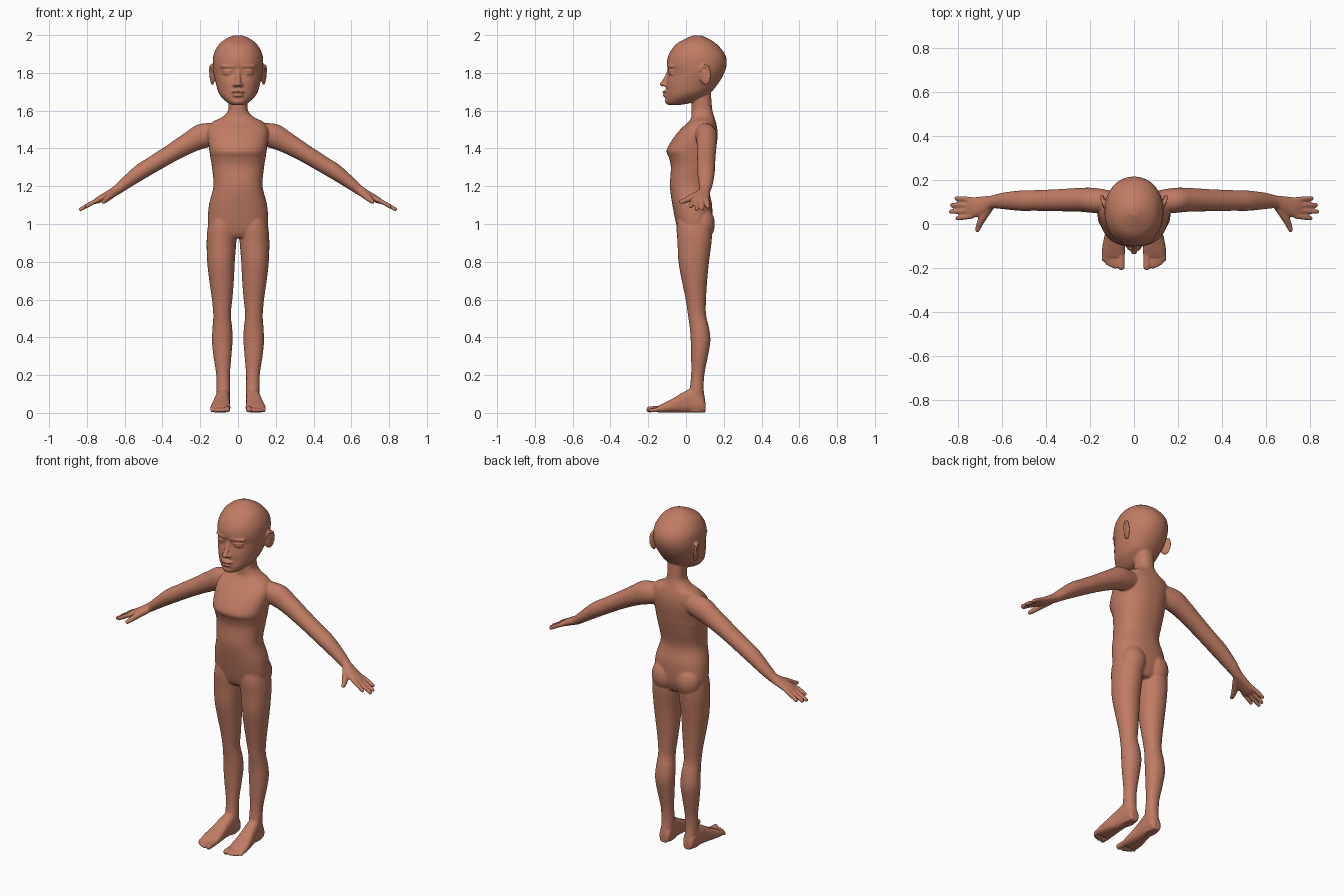
import bpy, bmesh, math
from mathutils import Vector, Matrix

skin = bpy.data.materials.new("warm brown")
skin.diffuse_color = (0.53, 0.20, 0.125, 1)
bm = bmesh.new()
SIDES = (1, -1)


def smooth_path(rings, steps=5):
    """Catmull-Rom interpolation of (centre, u, v) rings."""
    out = []
    for i in range(len(rings) - 1):
        a, b = rings[max(i - 1, 0)], rings[i]
        c, d = rings[i + 1], rings[min(i + 2, len(rings) - 1)]
        for s in range(steps):
            t = s / steps
            out.append([0.5 * (2 * q + (r - p) * t + (2 * p - 5 * q + 4 * r - w) * t * t
                               + (3 * q - p - 3 * r + w) * t ** 3)
                        for p, q, r, w in zip(a, b, c, d)])
    out.append(rings[-1])
    return out


def loft(rings, power=2.0, n=32, mirror=False):
    """Closed skin over superellipse rings, optionally on both sides."""
    rings = smooth_path([[Vector(k) for k in r] for r in rings])
    for sx in (SIDES if mirror else (1,)):
        loops = []
        for c, u, v in rings:
            loop = []
            for k in range(n):
                t = 2 * math.pi * k / n
                cs, sn = math.cos(t), math.sin(t)
                p = (c + u * math.copysign(abs(cs) ** (2 / power), cs)
                     + v * math.copysign(abs(sn) ** (2 / power), sn))
                loop.append(bm.verts.new((p.x * sx, p.y, p.z)))
            loops.append(loop)
        for a, b in zip(loops, loops[1:]):
            for k in range(n):
                bm.faces.new((a[k], a[(k + 1) % n], b[(k + 1) % n], b[k]))
        bm.faces.new(loops[0])
        bm.faces.new(loops[-1])


def blob(pos, size, turn=0, mirror=False):
    """Ellipsoid turned about z, optionally on both sides."""
    for sx in (SIDES if mirror else (1,)):
        m = (Matrix.Translation((pos[0] * sx, pos[1], pos[2]))
             @ Matrix.Rotation(math.radians(turn * sx), 4, 'Z')
             @ Matrix.Diagonal((*size, 1)))
        bmesh.ops.create_uvsphere(bm, u_segments=20, v_segments=12, radius=1, matrix=m)


def level(z, x0, x1, yf, yb):
    """Horizontal ring from its extents."""
    return ((x0 + x1) / 2, (yf + yb) / 2, z), ((x1 - x0) / 2, 0, 0), (0, (yb - yf) / 2, 0)


def digit(points):
    """Finger or toe: round tube (x, y, z, r) with a round tip."""
    d = (Vector(points[-1][:3]) - Vector(points[0][:3])).normalized()
    u = d.cross(Vector((0.3, 0.2, 1))).normalized()
    v = d.cross(u)
    loft([(p[:3], u * p[3], v * p[3]) for p in points], n=14, mirror=True)
    blob(points[-1][:3], (points[-1][3],) * 3, mirror=True)


# torso and neck: height, front, back, half width
loft([level(z, -w, w, f, b) for z, f, b, w in (
    (.925, -.02, .11, .08), (.95, -.038, .125, .13), (1.0, -.052, .138, .158),
    (1.1, -.072, .138, .154), (1.2, -.085, .120, .130), (1.3, -.080, .140, .138),
    (1.35, -.09, .151, .146), (1.39, -.103, .158, .152), (1.45, -.07, .166, .16),
    (1.5, -.03, .166, .160), (1.54, .012, .158, .135), (1.565, .028, .150, .085),
    (1.60, .030, .140, .053), (1.65, .030, .135, .051), (1.72, .03, .13, .052))], 2.3, 40)
blob((.078, .085, 1.0), (.075, .068, .09), mirror=True)

# head
loft([level(z, -w, w, f, b) for z, f, b, w in (
    (1.630, -.092, -.035, .030), (1.642, -.106, .03, .055), (1.67, -.108, .09, .086),
    (1.70, -.106, .135, .105), (1.75, -.104, .175, .119), (1.80, -.094, .203, .130),
    (1.85, -.102, .216, .134), (1.90, -.090, .206, .128), (1.95, -.055, .165, .102),
    (1.98, -.005, .122, .064), (1.999, .04, .08, .022))], 2.1, 40)

# face: nose, lips, brows, eyelids
loft([((0, y, z), (r, 0, 0), (0, r, 0)) for y, z, r in (
    (-.085, 1.82, .012), (-.098, 1.785, .013), (-.113, 1.755, .015), (-.115, 1.733, .013))], n=16)
blob((0, -.122, 1.741), (.016, .018, .013))
blob((.016, -.108, 1.737), (.013, .014, .011), mirror=True)
blob((0, -.105, 1.699), (.036, .022, .008), 0)
blob((0, -.103, 1.681), (.030, .022, .009), 0)
blob((0, -.095, 1.65), (.032, .016, .018))
blob((.052, -.082, 1.835), (.045, .014, .011), 20, True)
blob((.056, -.080, 1.811), (.030, .013, .008), 20, True)
blob((.056, -.079, 1.796), (.027, .012, .007), 20, True)

# ears: thin shell with a raised rim
blob((.134, .097, 1.788), (.010, .028, .05), -22, True)
for k in range(16):
    t = math.radians(-75 + 15 * k)
    dy, dz = .026 * math.cos(t), .048 * math.sin(t)
    blob((.138 + .3 * dy + .1 * dz, .1 + dy, 1.79 + dz), (.008,) * 3, 0, True)

# legs: height, inner, outer, front, back
loft([level(*r) for r in (
    (1.03, .005, .150, -.045, .13), (.97, .006, .162, -.05, .138), (.9, .009, .166, -.045, .135),
    (.8, .017, .163, -.040, .122), (.7, .022, .152, -.022, .112), (.6, .030, .138, -.002, .106),
    (.52, .038, .131, .010, .106), (.45, .031, .135, .02, .122), (.38, .029, .138, .025, .129),
    (.3, .035, .130, .027, .116), (.2, .043, .115, .027, .097), (.12, .042, .114, .018, .094),
    (.06, .044, .112, .0, .102), (.004, .050, .108, .0, .098))], 2.1, mirror=True)

# feet: y, centre x, half width, top height
loft([((x, y, h / 2 + .001), (w, 0, 0), (0, 0, h / 2)) for y, x, w, h in (
    (.104, .078, .022, .05), (.085, .078, .034, .09), (.03, .08, .038, .125),
    (-.02, .085, .041, .105), (-.07, .09, .048, .075), (-.12, .093, .053, .05),
    (-.150, .093, .050, .034))], 2.6, mirror=True)
for x, tip, r in ((.058, -.194, .0165), (.086, -.194, .011), (.105, -.187, .0105),
                  (.122, -.177, .010), (.137, -.163, .0095)):
    digit([(x, -.12, .022, r), (x, -.155, .02, r), (x, tip, r + .002, r)])

# arms and palms: x, y, z, half depth, half thickness
loft([((x, y, z), (0, a, 0), (.48 * b, 0, .877 * b)) for x, y, z, a, b in (
    (.10, .10, 1.485, .050, .058), (.18, .107, 1.468, .057, .067), (.25, .11, 1.435, .054, .057),
    (.35, .108, 1.377, .050, .048), (.45, .107, 1.316, .047, .044), (.52, .106, 1.273, .046, .042),
    (.6, .105, 1.213, .037, .032), (.645, .10, 1.178, .030, .026), (.68, .086, 1.158, .041, .022),
    (.73, .075, 1.132, .047, .018), (.758, .073, 1.117, .045, .013))], mirror=True)

# fingers and thumb
for y0, y1, x1 in ((.036, .026, .803), (.061, .056, .833), (.087, .086, .828), (.111, .117, .808)):
    z1 = 1.117 - (x1 - .758) * .52
    digit([(.735, y0, 1.13, .012), (.77, (y0 + y1) / 2, 1.113, .012), (x1, y1, z1, .0105)])
digit([(.655, .08, 1.165, .02), (.688, .028, 1.14, .018), (.704, -.003, 1.125, .0145),
       (.712, -.026, 1.117, .0115)])

# merge the parts into one continuous smooth skin
bmesh.ops.recalc_face_normals(bm, faces=bm.faces)
mesh = bpy.data.meshes.new("figure_body")
bm.to_mesh(mesh)
bm.free()
mesh.materials.append(skin)
body = bpy.data.objects.new("figure_body", mesh)
bpy.context.collection.objects.link(body)
remesh = body.modifiers.new("blend parts", 'REMESH')
remesh.mode = 'VOXEL'
remesh.voxel_size = 0.005
remesh.use_smooth_shade = True
relax = body.modifiers.new("soften joins", 'SMOOTH')
relax.factor = 0.5
relax.iterations = 5
